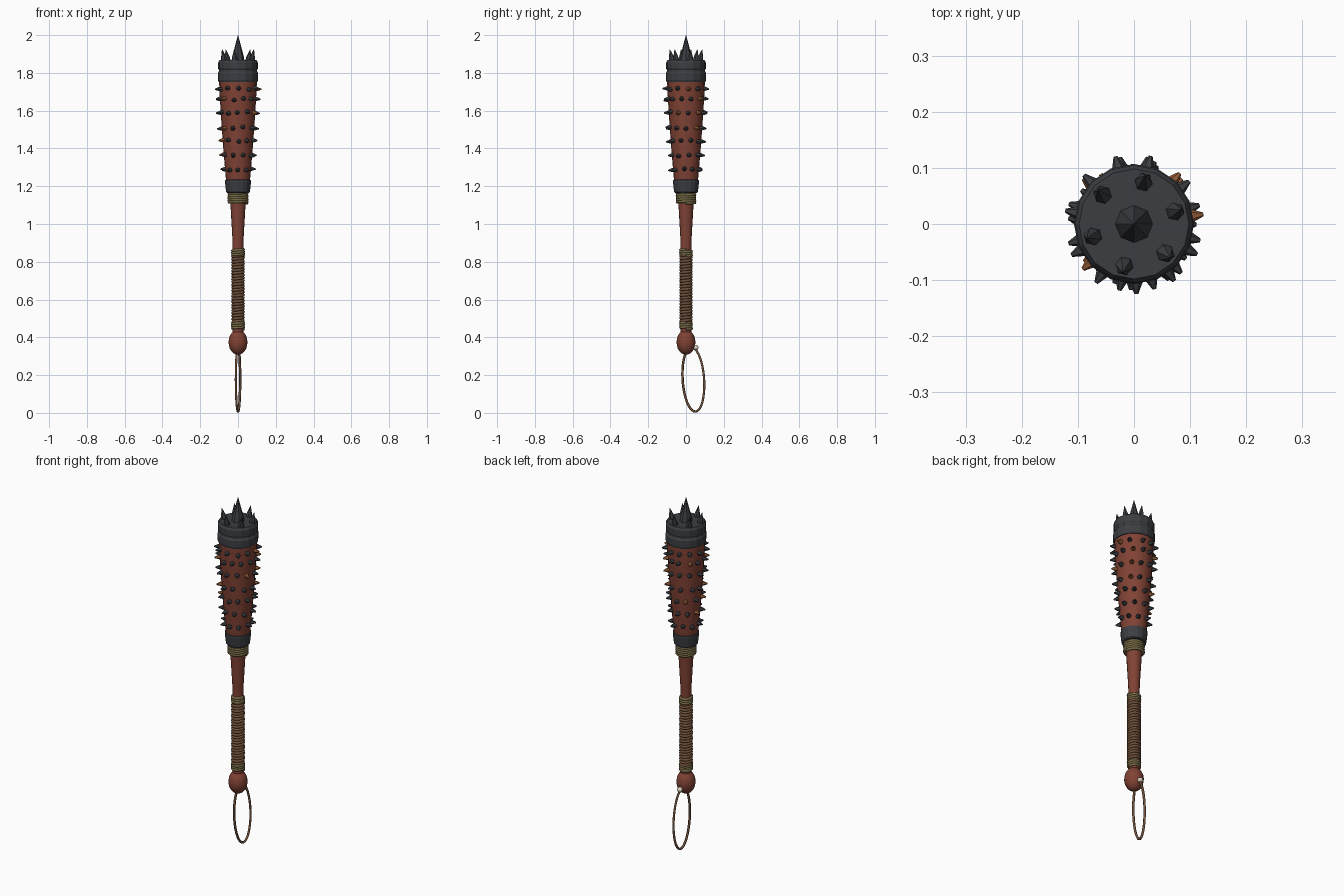
import bpy, bmesh, math, random
from mathutils import Vector

if "Cube" in bpy.data.objects:
    bpy.data.objects.remove(bpy.data.objects["Cube"])

random.seed(4)
TAU = math.tau


def material(name, rgb):
    m = bpy.data.materials.new(name)
    m.diffuse_color = (*rgb, 1)
    m.use_nodes = True
    m.node_tree.nodes["Principled BSDF"].inputs["Base Color"].default_value = m.diffuse_color
    return m


WOOD = material("red_wood", (0.22, 0.055, 0.035))
IRON = material("dark_iron", (0.045, 0.048, 0.055))
RUST = material("rust", (0.3, 0.11, 0.04))
LEATHER = material("brown_cord", (0.17, 0.085, 0.045))
ROPE = material("olive_rope", (0.2, 0.16, 0.065))
BONE = material("bone", (0.7, 0.62, 0.52))


def finish(ob, mat, smooth):
    ob.data.materials.append(mat)
    if smooth:
        bpy.context.view_layer.objects.active = ob
        ob.select_set(True)
        bpy.ops.object.shade_smooth_by_angle(angle=math.radians(40))
        ob.select_set(False)


def lathe(name, profile, sides, mat, smooth=False):
    """Closed solid of revolution from (radius, z) points, bottom to top."""
    bm = bmesh.new()
    rings = [[bm.verts.new((r * math.cos(TAU * i / sides), r * math.sin(TAU * i / sides), z))
              for i in range(sides)] for r, z in profile]
    for a, b in zip(rings, rings[1:]):
        for i in range(sides):
            j = (i + 1) % sides
            bm.faces.new((a[i], a[j], b[j], b[i]))
    bm.faces.new(rings[0][::-1])
    bm.faces.new(rings[-1])
    me = bpy.data.meshes.new(name)
    bm.to_mesh(me)
    bm.free()
    ob = bpy.data.objects.new(name, me)
    bpy.context.collection.objects.link(ob)
    finish(ob, mat, smooth)
    return ob


def cord(name, pts, thick, mat, cyclic=False):
    cu = bpy.data.curves.new(name, "CURVE")
    cu.dimensions = "3D"
    cu.bevel_depth = thick
    cu.bevel_resolution = 1
    cu.use_fill_caps = True
    sp = cu.splines.new("POLY")
    sp.points.add(len(pts) - 1)
    for p, co in zip(sp.points, pts):
        p.co = (*co, 1)
    sp.use_cyclic_u = cyclic
    ob = bpy.data.objects.new(name, cu)
    bpy.context.collection.objects.link(ob)
    cu.materials.append(mat)
    return ob


def coil(name, r, z0, z1, turns, mat, thick):
    n = turns * 14
    return cord(name, [(r * math.cos(TAU * i / 14), r * math.sin(TAU * i / 14),
                        z0 + (z1 - z0) * i / n) for i in range(n + 1)], thick, mat)


def spike(name, base, direction, profile, sides, mat):
    ob = lathe(name, profile, sides, mat)
    ob.location = base
    ob.rotation_mode = "QUATERNION"
    ob.rotation_quaternion = Vector(direction).to_track_quat("Z", "Y")
    return ob


# wooden club: pommel, handle, shaft and flared head
lathe("pommel", [(0.049 * math.sin(math.pi * t / 12) + 0.001,
                  0.374 - 0.066 * math.cos(math.pi * t / 12)) for t in range(13)],
      16, WOOD, True)
lathe("shaft", [(0.028, 0.40), (0.028, 0.87), (0.03, 0.93), (0.034, 1.0),
                (0.038, 1.07), (0.041, 1.12), (0.045, 1.2)], 16, WOOD, True)
HEAD = [(0.06, 1.2), (0.064, 1.235), (0.078, 1.4), (0.091, 1.58), (0.099, 1.72), (0.1, 1.77)]
lathe("head", HEAD, 20, WOOD, True)

# cord wraps
coil("grip_wrap", 0.0285, 0.475, 0.835, 24, LEATHER, 0.008)
coil("grip_binding_low", 0.030, 0.443, 0.478, 3, ROPE, 0.0075)
coil("grip_binding_high", 0.030, 0.83, 0.865, 3, ROPE, 0.0075)
lathe("collar_core", [(0.049, 1.108), (0.049, 1.17)], 16, ROPE)
coil("collar_rope", 0.048, 1.11, 1.165, 5, ROPE, 0.008)

# iron bands
lathe("lower_band", [(0.058, 1.165), (0.063, 1.17), (0.069, 1.222), (0.068, 1.233),
                     (0.06, 1.236)], 16, IRON)
lathe("top_cap", [(0.096, 1.75), (0.103, 1.752), (0.107, 1.762), (0.107, 1.798),
                  (0.101, 1.808), (0.101, 1.816), (0.105, 1.822), (0.105, 1.855),
                  (0.098, 1.868)], 16, IRON)

# crown spikes
spike("centre_spike", (0, 0, 1.86), (0, 0, 1),
      [(0.035, 0), (0.029, 0.03), (0.001, 0.14)], 8, IRON)
for k in range(6):
    a = math.radians(17 + 60 * k)
    c, s = math.cos(a), math.sin(a)
    spike("crown_spike", (0.075 * c, 0.075 * s, 1.86), (0.2 * c, 0.2 * s, 1),
          [(0.017, 0), (0.015, 0.02), (0.001, 0.066)], 6, IRON)


def head_radius(z):
    for (r0, z0), (r1, z1) in zip(HEAD, HEAD[1:]):
        if z0 <= z <= z1:
            return r0 + (r1 - r0) * (z - z0) / (z1 - z0)


# rows of studs around the head
ROWS = [(1.29, 9), (1.365, 9), (1.44, 10), (1.51, 10), (1.59, 11), (1.66, 12), (1.715, 11)]
for row, (z, count) in enumerate(ROWS):
    for k in range(count):
        a = TAU * (k + 0.5 * (row % 2)) / count - math.pi / 2 + random.uniform(-0.06, 0.06)
        zz = z + random.uniform(-0.005, 0.005)
        r = head_radius(zz) - 0.004
        c, s = math.cos(a), math.sin(a)
        spike("stud", (r * c, r * s, zz), (c, s, -0.08),
              [(0.0135, 0), (0.012, 0.009), (0.0035, 0.03)], 6,
              RUST if random.random() < 0.08 else IRON)

# wrist loop, turned slightly, with its bead
loop = []
for i in range(40):
    t = TAU * i / 40
    u = 0.057 * math.cos(t)
    loop.append((0.2 * u, 0.039 + u - 0.02 * math.sin(t) * 0.5, 0.177 + 0.17 * math.sin(t)))
loop = [(x, y + 0.0, z) for x, y, z in loop]
cord("wrist_loop", loop, 0.0065, LEATHER, True)
bead = lathe("loop_bead", [(0.014 * math.sin(math.pi * t / 8) + 0.001,
                            -0.014 * math.cos(math.pi * t / 8)) for t in range(9)],
             10, BONE, True)
bead.location = (0.002, 0.052, 0.346)
